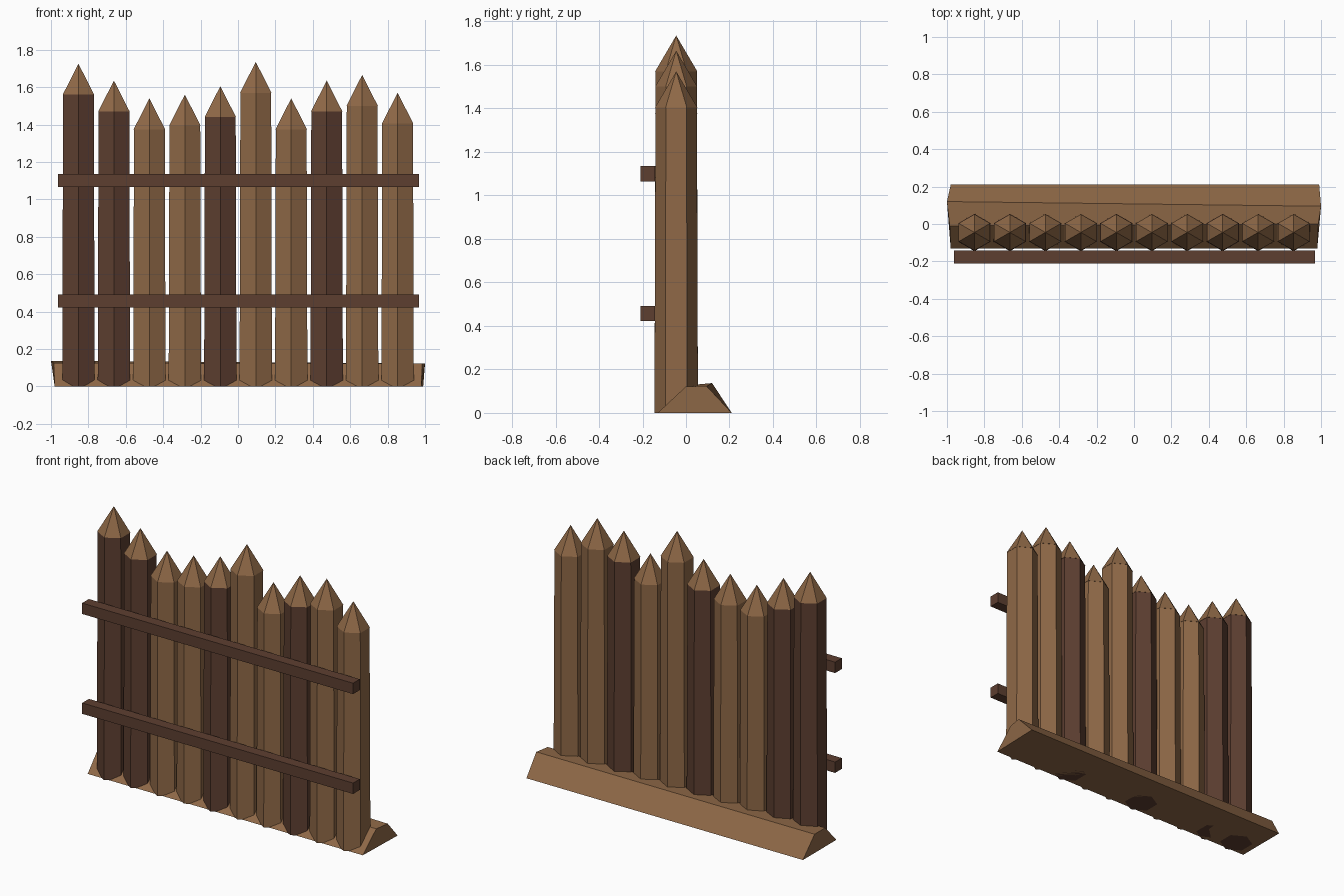
import bpy, bmesh, math
from mathutils import Matrix

if "Cube" in bpy.data.objects:
    bpy.data.objects.remove(bpy.data.objects["Cube"])


def material(name, rgb):
    m = bpy.data.materials.new(name)
    m.diffuse_color = (*rgb, 1)
    m.use_nodes = True
    m.node_tree.nodes["Principled BSDF"].inputs["Base Color"].default_value = m.diffuse_color
    return m


LIGHT = material("light_wood", (0.275, 0.140, 0.063))
DARK = material("dark_wood", (0.110, 0.049, 0.030))


def finish(name, bm, *mats):
    bmesh.ops.recalc_face_normals(bm, faces=bm.faces)
    mesh = bpy.data.meshes.new(name)
    bm.to_mesh(mesh)
    bm.free()
    for m in mats:
        mesh.materials.append(m)
    ob = bpy.data.objects.new(name, mesh)
    bpy.context.collection.objects.link(ob)
    return ob


def hex_cone(bm, x, y, z0, z1, r0, r1):
    # six-sided, with a corner facing the front
    turn = Matrix.Rotation(math.pi / 6, 4, 'Z')
    bmesh.ops.create_cone(bm, cap_ends=True, segments=6, radius1=r0, radius2=r1,
                          depth=z1 - z0,
                          matrix=Matrix.Translation((x, y, (z0 + z1) / 2)) @ turn)
    # guarantee the corner lies on the y axis
    tops = [v for v in bm.verts if abs(v.co.z - z0) < 1e-5]
    if not any(abs(v.co.x - x) < 1e-4 for v in tops):
        bmesh.ops.rotate(bm, verts=bm.verts, cent=(x, y, 0),
                         matrix=Matrix.Rotation(math.pi / 6, 3, 'Z'))


# Stakes: hexagonal shafts with carved light tips
TIPS = [1.725, 1.635, 1.54, 1.56, 1.605, 1.735, 1.54, 1.635, 1.665, 1.57]
DARK_STAKES = {0, 1, 4, 7}
for i, tip in enumerate(TIPS):
    x = -0.853 + i * 0.1896
    shoulder = tip - 0.165
    bm = bmesh.new()
    hex_cone(bm, x, -0.045, 0, shoulder, 0.1, 0.095)
    finish(f"stake_{i + 1}", bm, DARK if i in DARK_STAKES else LIGHT)
    bm = bmesh.new()
    hex_cone(bm, x, -0.045, shoulder, tip, 0.097, 0)
    bmesh.ops.remove_doubles(bm, verts=bm.verts, dist=1e-4)
    finish(f"stake_tip_{i + 1}", bm, LIGHT)

# Two cross rails on the front
for name, z in (("lower_rail", 0.457), ("upper_rail", 1.10)):
    bm = bmesh.new()
    bmesh.ops.create_cube(bm, size=1, matrix=Matrix.Translation((0.002, -0.176, z))
                          @ Matrix.Diagonal((1.93, 0.068, 0.07, 1)))
    finish(name, bm, DARK)

# Earth bank: slightly uneven trapezoid lofted from left to right end
left = [(-0.98, -0.13, 0), (-0.985, -0.01, 0.125), (-1.0, 0.12, 0.137), (-0.98, 0.21, 0)]
right = [(0.98, -0.13, 0), (0.985, 0.0, 0.122), (1.0, 0.095, 0.123), (0.99, 0.21, 0)]
bm = bmesh.new()
a = [bm.verts.new(p) for p in left]
b = [bm.verts.new(p) for p in right]
bm.faces.new(a)
bm.faces.new(b)
for i in range(4):
    j = (i + 1) % 4
    bm.faces.new((a[i], a[j], b[j], b[i]))
finish("ground_bank", bm, LIGHT)
